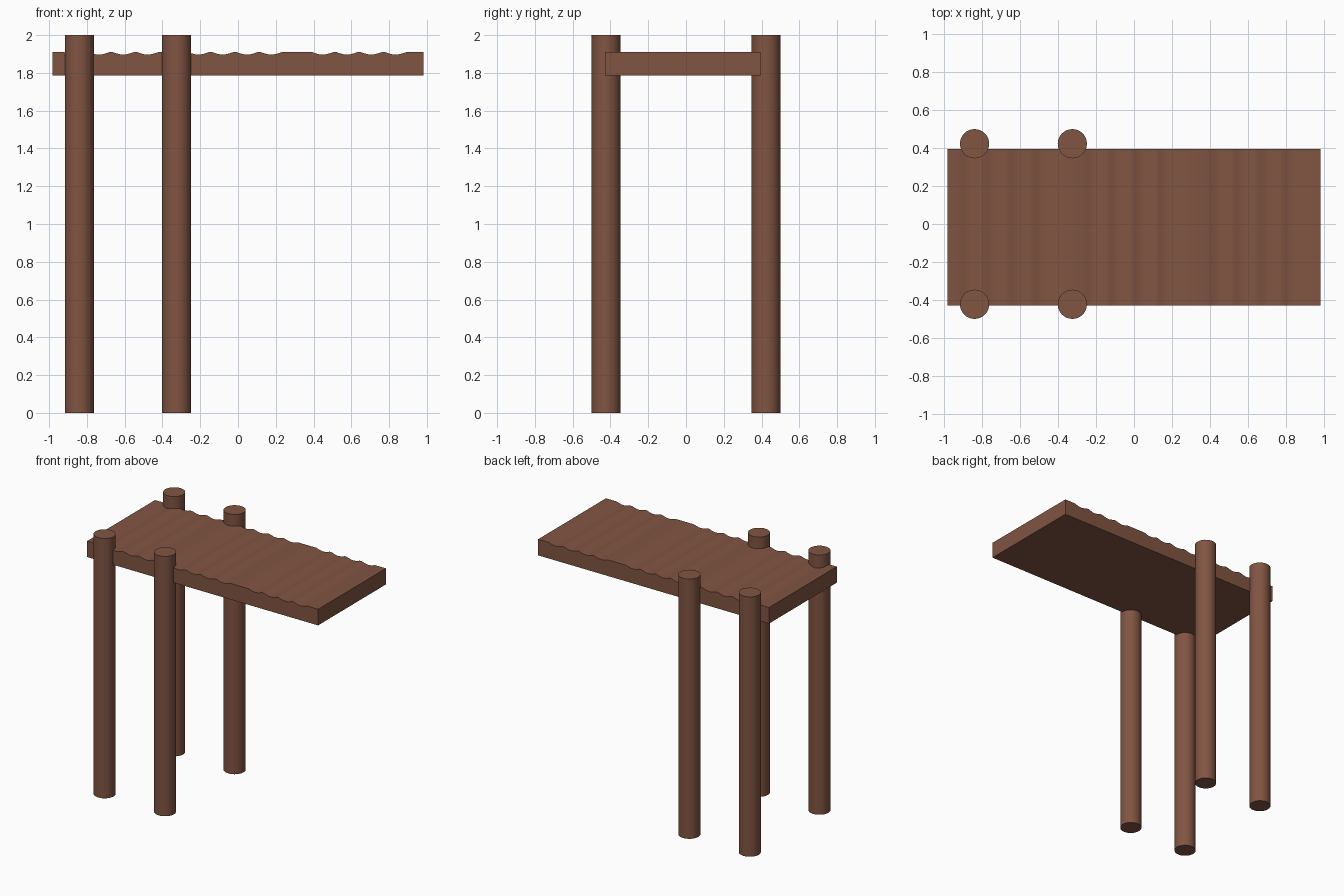
import bpy, bmesh, math

if "Cube" in bpy.data.objects:
    bpy.data.objects.remove(bpy.data.objects["Cube"])

wood = bpy.data.materials.new("brown_wood")
wood.diffuse_color = (0.22, 0.09, 0.055, 1)
wood.use_nodes = True
wood.node_tree.nodes["Principled BSDF"].inputs["Base Color"].default_value = wood.diffuse_color


def finish(obj, name):
    obj.name = name
    obj.data.name = name
    obj.data.materials.append(wood)
    bpy.context.view_layer.objects.active = obj
    obj.select_set(True)
    bpy.ops.object.shade_smooth_by_angle(angle=math.radians(30))
    obj.select_set(False)


# deck: side profile with shallow scalloped grooves, extruded along y
X_END, Y0, Y1 = 0.983, -0.43, 0.395
BOTTOM, TOP, DEPTH, GROOVE, PITCH = 1.786, 1.91, 0.013, 0.112, 0.1288
profile = [(-X_END, BOTTOM), (-X_END, TOP)]
for start, count in ((-0.921, 4), (-0.266, 4), (0.392, 4)):
    for g in range(count):
        x = start + g * PITCH
        for i in range(7):
            t = i / 6
            profile.append((x + t * GROOVE, TOP - DEPTH * math.sin(math.pi * t)))
profile += [(X_END, TOP), (X_END, BOTTOM)]

bm = bmesh.new()
face = bm.faces.new([bm.verts.new((x, Y0, z)) for x, z in profile])
ext = bmesh.ops.extrude_face_region(bm, geom=[face])
moved = [v for v in ext["geom"] if isinstance(v, bmesh.types.BMVert)]
bmesh.ops.translate(bm, verts=moved, vec=(0, Y1 - Y0, 0))
bmesh.ops.recalc_face_normals(bm, faces=bm.faces[:])
mesh = bpy.data.meshes.new("deck")
bm.to_mesh(mesh)
bm.free()
deck = bpy.data.objects.new("deck", mesh)
bpy.context.collection.objects.link(deck)
bpy.ops.object.select_all(action='DESELECT')
finish(deck, "deck")

# four round posts, grouped at the left end
for x, end in ((-0.84, "outer"), (-0.325, "inner")):
    for y, side in ((-0.423, "front"), (0.423, "back")):
        bpy.ops.mesh.primitive_cylinder_add(vertices=32, radius=0.077, depth=2,
                                            location=(x, y, 1))
        finish(bpy.context.object, f"{side}_{end}_post")
